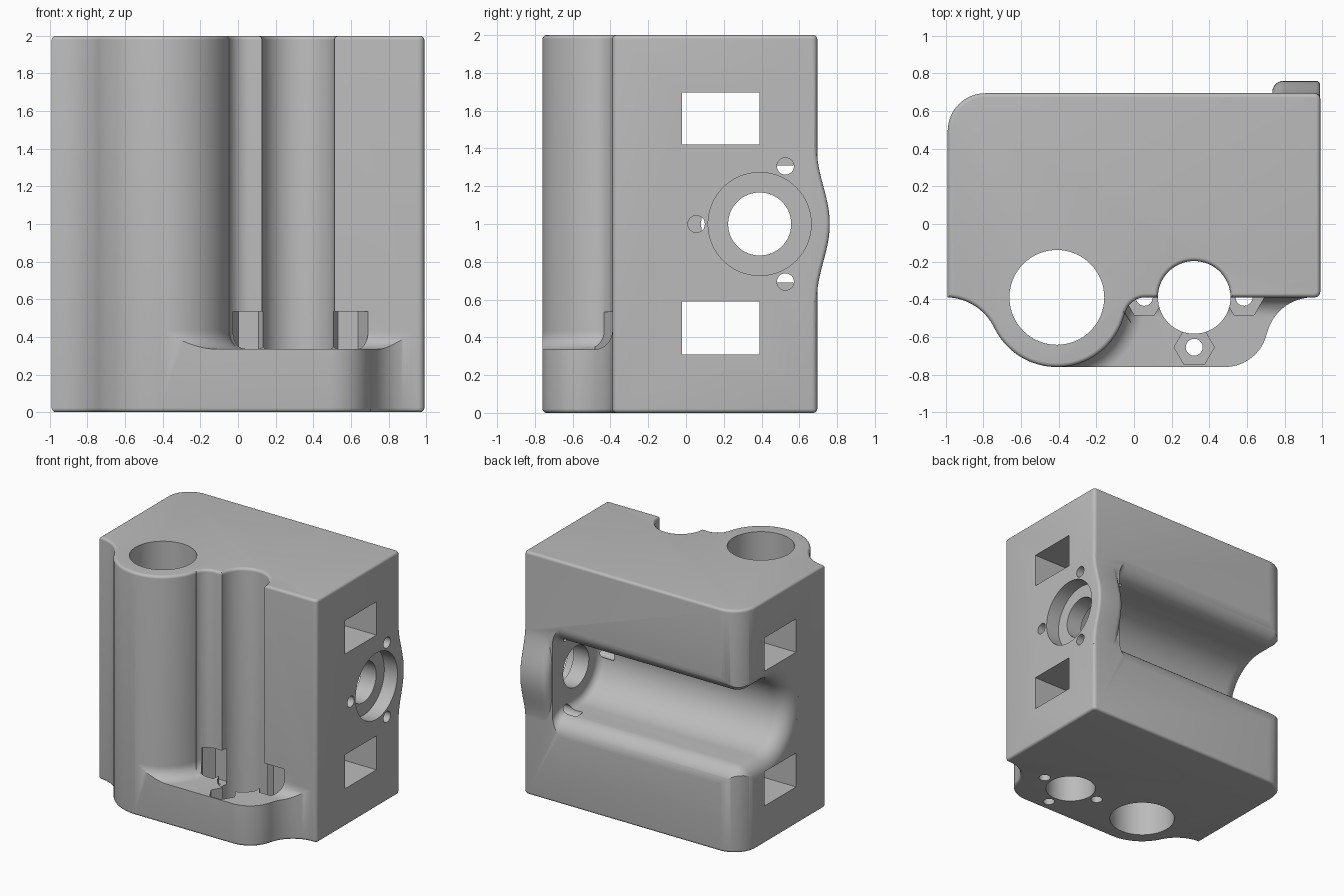
import bpy
from math import sin, cos, pi, radians
from mathutils import Vector

cube = bpy.data.objects.get("Cube")
if cube:
    bpy.data.objects.remove(cube, do_unlink=True)

grey = bpy.data.materials.new("plain grey")
grey.use_nodes = True
COLOUR = (0.5, 0.5, 0.5, 1)
grey.diffuse_color = COLOUR
grey.node_tree.nodes["Principled BSDF"].inputs["Base Color"].default_value = COLOUR


def arc(cx, cy, r, start, end, n=16):
    angles = [radians(start + (end - start) * i / n) for i in range(n + 1)]
    return [(cx + r * cos(a), cy + r * sin(a)) for a in angles]


def circle(cx, cy, r, n=64):
    return arc(cx, cy, r, 0, 360, n)[:-1]


def rounding(w, inward, r, sign=-1, n=6):
    """Layers that round a rim: -1 shrinks toward the end, +1 flares."""
    layers = []
    for i in range(n + 1):
        a = pi / 2 * i / n
        layers.append((w + inward * r * (1 - sin(a)), sign * r * (1 - cos(a))))
    return layers[::-1] if inward > 0 else layers


def offset(points, d):
    result = []
    for i, p in enumerate(points):
        e1 = (p - points[i - 1]).normalized()
        e2 = (points[(i + 1) % len(points)] - p).normalized()
        n1, n2 = Vector((e1.y, -e1.x)), Vector((e2.y, -e2.x))
        result.append(p + (n1 + n2) * (d / (1 + n1.dot(n2))))
    return result


def loft(name, outline, layers, axis="z"):
    """Stack offset copies of a counter-clockwise outline along an axis."""
    points = []
    for q in map(Vector, outline):
        if not points or (q - points[-1]).length > 1e-4:
            points.append(q)
    n, verts, faces = len(points), [], []
    for w, d in layers:
        for p in offset(points, d):
            verts.append((p.x, p.y, w) if axis == "z" else (w, p.x, p.y))
    for k in range(len(layers) - 1):
        for i in range(n):
            a, b = k * n + i, k * n + (i + 1) % n
            faces.append((a, b, b + n, a + n))
    faces.append(tuple(reversed(range(n))))
    faces.append(tuple(range(len(verts) - n, len(verts))))
    mesh = bpy.data.meshes.new(name)
    mesh.from_pydata(verts, [], faces)
    mesh.materials.append(grey)
    obj = bpy.data.objects.new(name, mesh)
    bpy.context.collection.objects.link(obj)
    return obj


def combine(body, other, operation="DIFFERENCE"):
    bpy.context.view_layer.objects.active = body
    mod = body.modifiers.new("join", "BOOLEAN")
    mod.operation, mod.solver, mod.object = operation, "EXACT", other
    bpy.ops.object.modifier_apply(modifier=mod.name)
    bpy.data.objects.remove(other, do_unlink=True)


SIDE, FRONT, BACK = 0.99, -0.39, 0.695
ROD = (-0.41, FRONT)
SCREW = (0.32, FRONT)
MOTOR = (0.39, 1.0)

# Body: block with the rod barrel and front flange in one outline
outline = arc(-1.0, -0.675, 0.285, 88, 25.8)
outline += arc(*ROD, 0.37, 205.8, 270, 24)
outline += arc(0.482, -0.53, 0.23, 270, 346.8)
outline += arc(0.95, -0.64, 0.25, 166.8, 90)
outline += arc(SIDE - 0.03, FRONT + 0.03, 0.03, -90, 0, 4)
outline += arc(SIDE - 0.03, BACK - 0.03, 0.03, 0, 90, 4)
outline += arc(-SIDE + 0.2, BACK - 0.2, 0.2, 90, 180)
body = loft("carriage_body", outline, rounding(0, 1, 0.022) + rounding(2, -1, 0.022))

# Space above the flange, with a filleted floor and rounded top rim
barrel = arc(*ROD, 0.37, 346.8, 271, 32)
space = [(barrel[-1][0], -1.2), (1.2, -1.2), (1.2, FRONT)]
space += arc(0.06, -0.5, 0.11, 90, 166.8) + barrel
layers = rounding(0.335, 1, 0.1, -1, 10) + rounding(2, -1, 0.022, 1) + [(2.1, 0.022)]
combine(body, loft("space_cutter", space, layers))

# Motor trough, open to the back and to one end, with flared rims
R, LIP = 0.31, 0.14
my, mz = MOTOR
trough = arc(my, mz, R, 90, 270, 36)
trough += arc(BACK - LIP, mz - R - LIP, LIP, 90, 0, 10)
trough += [(1.1, mz - R - LIP), (1.1, mz + R + LIP)]
trough += arc(BACK - LIP, mz + R + LIP, LIP, 0, -90, 10)
layers = [(-1.1, 0.13)] + rounding(-SIDE, 1, 0.13, 1, 10) + rounding(0.73, -1, 0.06)
combine(body, loft("trough_cutter", trough, layers, "x"))

# Bulge behind the motor plate
bulge = [(0.5, 0.58), (BACK - 0.004, 0.58)]
for i in range(25):
    t = -1 + i / 12
    bulge.append((BACK - 0.002 + 0.034 * (1 + cos(pi * t)), 1 + 0.4 * t))
bulge += [(BACK - 0.004, 1.42), (0.5, 1.42)]
layers = rounding(0.735, 1, 0.06) + rounding(SIDE - 0.001, -1, 0.022)
combine(body, loft("bulge", bulge, layers, "x"), "UNION")

# Motor plate: shaft hole, outer recess and three screw holes
combine(body, loft("shaft_cutter", circle(*MOTOR, 0.167), [(0.6, 0), (1.1, 0)], "x"))
combine(body, loft("recess_cutter", circle(*MOTOR, 0.273), [(0.87, 0), (1.1, 0)], "x"))
for a in (180, 66, -66):
    y, z = my + 0.335 * cos(radians(a)), mz + 0.335 * sin(radians(a))
    combine(body, loft("bolt_cutter", circle(y, z, 0.045, 24), [(0.6, 0), (1.1, 0)], "x"))

# Two rectangular belt slots through the full width
for low, high in ((0.31, 0.59), (1.42, 1.695)):
    slot = [(-0.02, low), (0.39, low), (0.39, high), (-0.02, high)]
    combine(body, loft("slot_cutter", slot, [(-1.2, 0), (1.2, 0)], "x"))

# Rod bore and lead screw bore
combine(body, loft("rod_cutter", circle(*ROD, 0.252), [(-0.1, 0), (2.1, 0)]))
layers = [(-0.1, 0)] + rounding(2, -1, 0.022, 1) + [(2.1, 0.022)]
combine(body, loft("lead_screw_cutter", circle(*SCREW, 0.193), layers))

# Hexagonal nut pockets with bolt holes around the lead screw
for a in (180, 270, 360):
    x = SCREW[0] + 0.265 * cos(radians(a))
    y = SCREW[1] + 0.265 * sin(radians(a))
    combine(body, loft("nut_cutter", circle(x, y, 0.107, 6), [(0.24, 0), (0.535, 0)]))
    combine(body, loft("nut_bolt_cutter", circle(x, y, 0.045, 24), [(-0.1, 0), (0.4, 0)]))

bpy.ops.object.select_all(action="DESELECT")
body.select_set(True)
bpy.context.view_layer.objects.active = body
bpy.ops.object.shade_smooth_by_angle(angle=radians(30))
